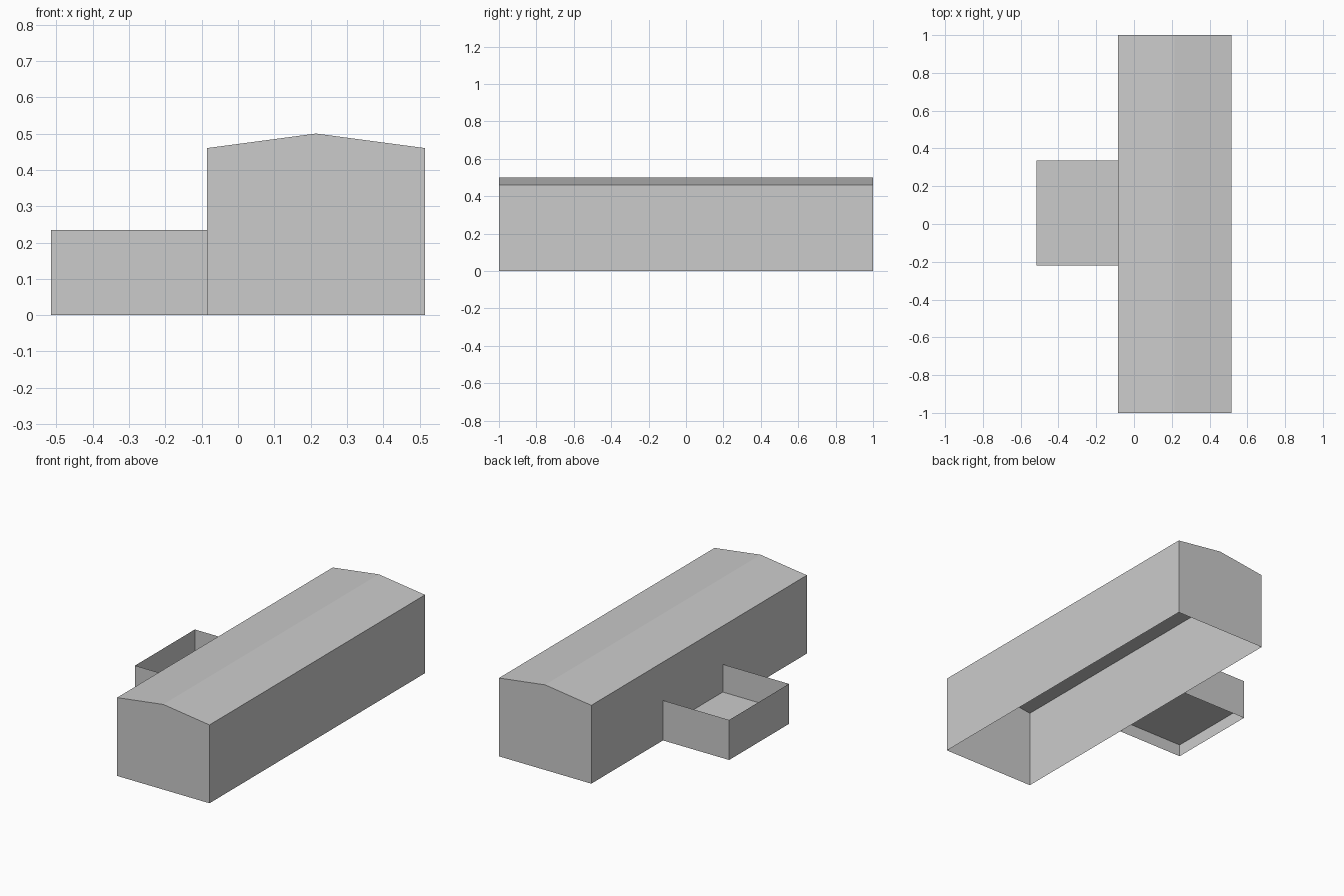
import bpy
import bmesh

cube = bpy.data.objects.get("Cube")
if cube:
    bpy.data.objects.remove(cube, do_unlink=True)

grey = bpy.data.materials.new("plain grey")
grey.use_nodes = True
colour = (0.6, 0.6, 0.6, 1)
grey.diffuse_color = colour
grey.node_tree.nodes["Principled BSDF"].inputs["Base Color"].default_value = colour

EAST, WEST, YARD_WEST = 0.515, -0.085, -0.515
EAVES, RIDGE = 0.46, 0.50


def make_object(name, polygons):
    """Build a flat-shaded sheet object from polygons, welding shared corners."""
    bm = bmesh.new()
    for corners in polygons:
        bm.faces.new([bm.verts.new(c) for c in corners])
    bmesh.ops.remove_doubles(bm, verts=bm.verts, dist=0.0001)
    mesh = bpy.data.meshes.new(name)
    bm.to_mesh(mesh)
    bm.free()
    mesh.materials.append(grey)
    obj = bpy.data.objects.new(name, mesh)
    bpy.context.collection.objects.link(obj)
    return obj


def sweep(profile, y0, y1):
    """One quad per profile segment, stretched along y."""
    return [[(a[0], y0, a[1]), (a[0], y1, a[1]), (b[0], y1, b[1]), (b[0], y0, b[1])]
            for a, b in zip(profile, profile[1:])]


# Main hall: walls and low gabled roof, open underneath
gable = [(WEST, 0), (WEST, EAVES), ((EAST + WEST) / 2, RIDGE), (EAST, EAVES), (EAST, 0)]
hall = [[(x, -1, z) for x, z in reversed(gable)], [(x, 1, z) for x, z in gable]]
# outward winding for the swept sides
hall += [face[::-1] for face in sweep(gable, -1, 1)]
make_object("main_hall", hall)

# Side yard: three thin parapet walls around a raised floor
FRONT, BACK, TOP, FLOOR = -0.22, 0.335, 0.235, 0.072
plan = [(WEST, BACK), (YARD_WEST, BACK), (YARD_WEST, FRONT), (WEST, FRONT)]
walls = [[(a[0], a[1], 0), (b[0], b[1], 0), (b[0], b[1], TOP), (a[0], a[1], TOP)]
         for a, b in zip(plan, plan[1:])]
make_object("yard_walls", walls)
make_object("yard_floor", [[(x, y, FLOOR) for x, y in plan]])
